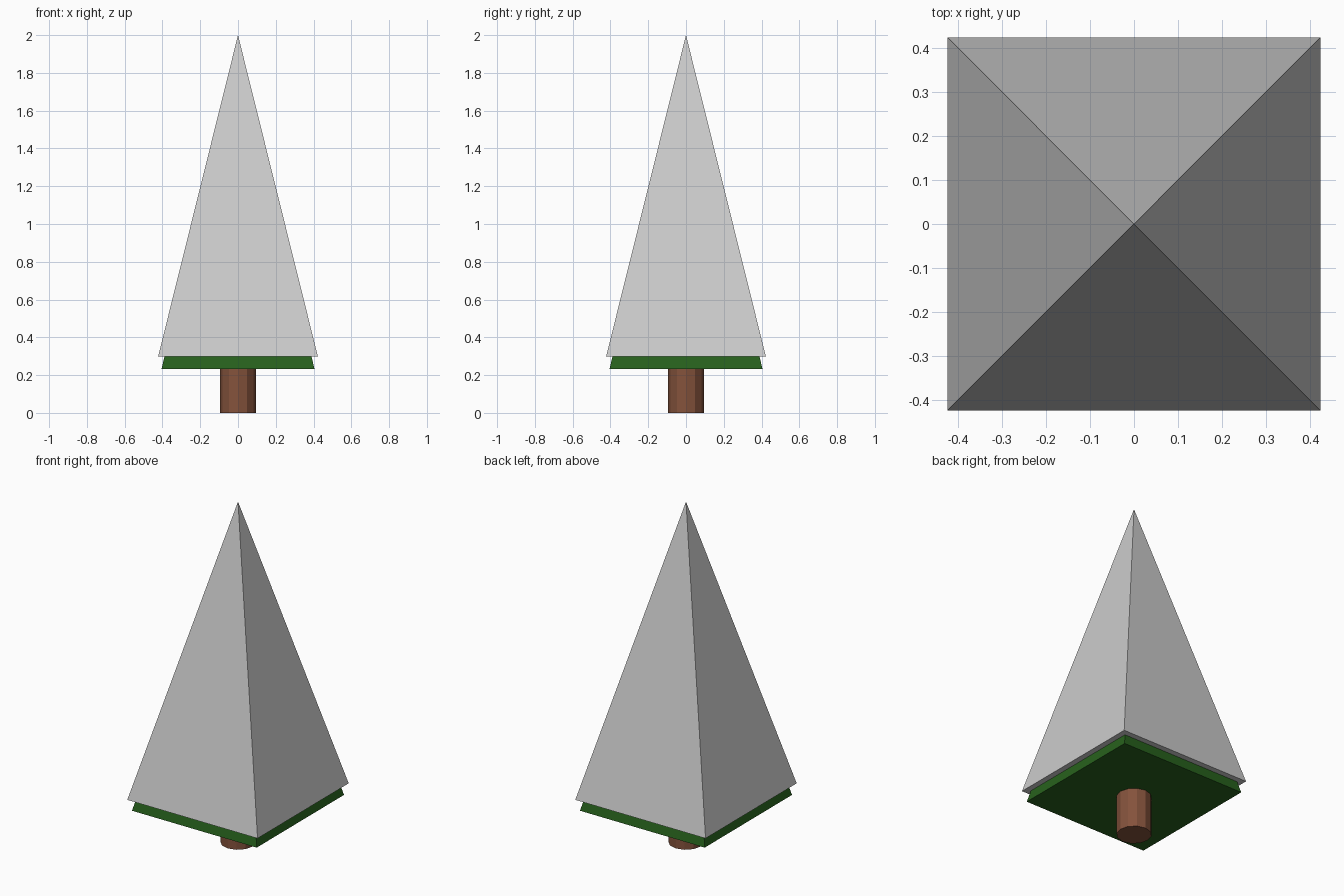
import bpy
from math import pi, sqrt

if "Cube" in bpy.data.objects:
    bpy.data.objects.remove(bpy.data.objects["Cube"])


def paint(obj, name, color):
    mat = bpy.data.materials.new(name)
    mat.diffuse_color = color
    mat.use_nodes = True
    mat.node_tree.nodes["Principled BSDF"].inputs["Base Color"].default_value = mat.diffuse_color
    obj.data.materials.append(mat)


def pyramid(name, half_width, base_z, tip_z):
    # Square pyramid with sides aligned to the x and y axes
    bpy.ops.mesh.primitive_cone_add(
        vertices=4, radius1=half_width * sqrt(2), radius2=0,
        depth=tip_z - base_z, location=(0, 0, (base_z + tip_z) / 2),
        rotation=(0, 0, pi / 4))
    obj = bpy.context.object
    obj.name = name
    return obj


# Trunk
bpy.ops.mesh.primitive_cylinder_add(
    vertices=12, radius=0.094, depth=0.3, location=(0, 0, 0.15))
trunk = bpy.context.object
trunk.name = "trunk"
paint(trunk, "bark", (0.23, 0.085, 0.045, 1))

# Green foliage, mostly hidden under the snow
foliage = pyramid("foliage", 0.405, 0.232, 1.93)
paint(foliage, "needles", (0.02, 0.12, 0.012, 1))

# Grey snow cover
pyramid("snow_cover", 0.423, 0.298, 2.0)
